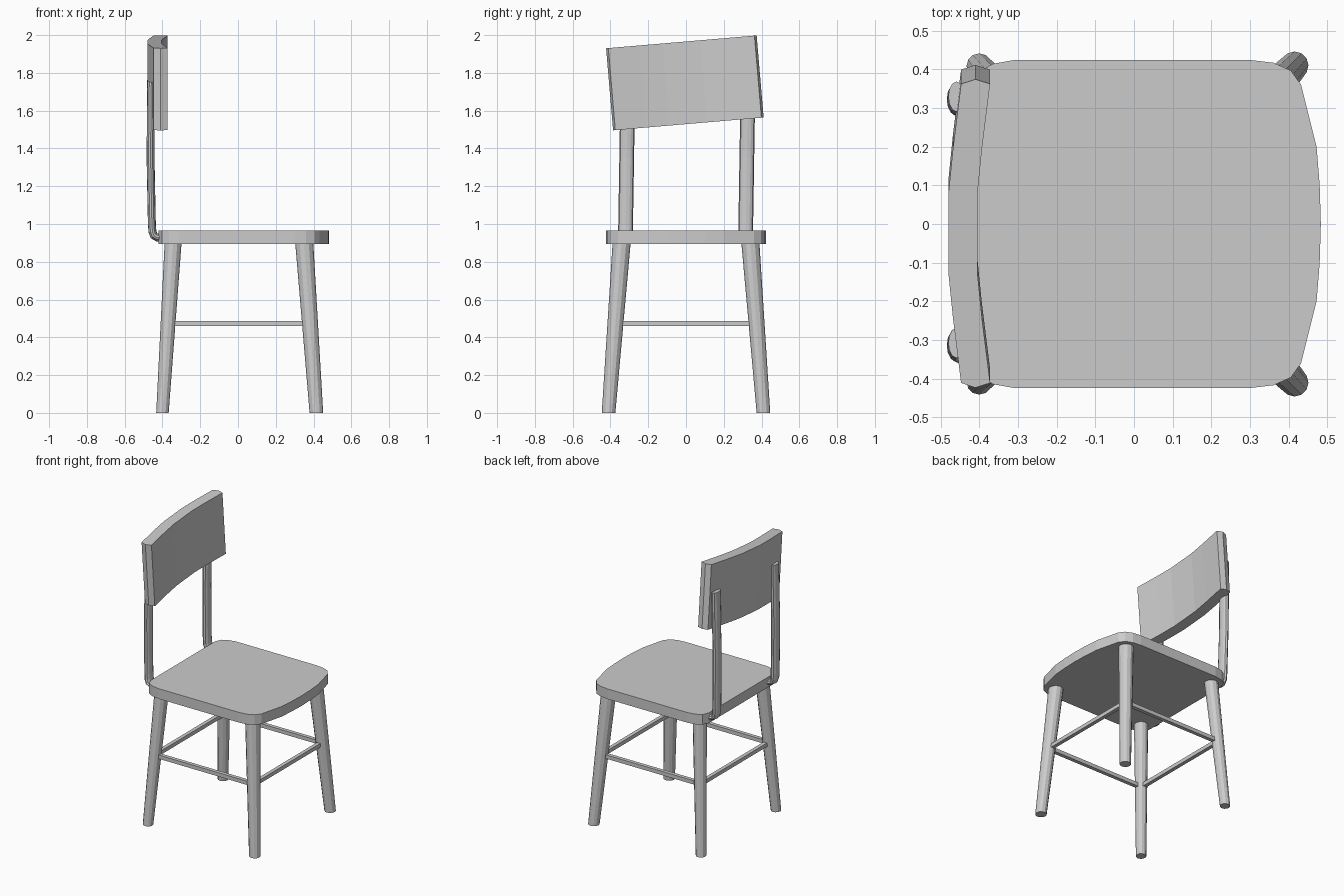
import bpy
import bmesh
from math import sin, cos, pi
from mathutils import Vector, Matrix

cube = bpy.data.objects.get("Cube")
if cube:
    bpy.data.objects.remove(cube)

GREY = (0.6, 0.6, 0.6, 1)
grey = bpy.data.materials.new("plain grey")
grey.use_nodes = True
grey.diffuse_color = GREY
grey.node_tree.nodes["Principled BSDF"].inputs["Base Color"].default_value = GREY


def loft(name, rings, matrix=None):
    """Closed solid skinned through rings of equal point count."""
    bm = bmesh.new()
    loops = [[bm.verts.new(p) for p in ring] for ring in rings]
    n = len(loops[0])
    for a, b in zip(loops, loops[1:]):
        for i in range(n):
            j = (i + 1) % n
            bm.faces.new((a[i], a[j], b[j], b[i]))
    bm.faces.new(loops[0][::-1])
    bm.faces.new(loops[-1])
    bmesh.ops.recalc_face_normals(bm, faces=bm.faces[:])
    mesh = bpy.data.meshes.new(name)
    bm.to_mesh(mesh)
    bm.free()
    mesh.materials.append(grey)
    obj = bpy.data.objects.new(name, mesh)
    if matrix:
        obj.matrix_world = matrix
    bpy.context.collection.objects.link(obj)
    return obj


def prism(name, outline, z0, z1, matrix=None):
    return loft(name, [[(x, y, z) for x, y in outline] for z in (z0, z1)], matrix)


def ellipse(centre, u, v, sides=12):
    """Ring of points round a centre, spanned by half axes u and v."""
    angles = [2 * pi * i / sides for i in range(sides)]
    return [Vector(centre) + u * cos(a) + v * sin(a) for a in angles]


def mirrored(half):
    """Complete an outline symmetric in y; the half runs from front to back."""
    return half + [(x, -y) for x, y in reversed(half) if y > 0]


# Seat with a bowed front edge and rounded corners
seat_half = [(0.483, 0), (0.48, 0.1), (0.472, 0.2), (0.432, 0.36), (0.405, 0.397),
             (0.36, 0.417), (0.3, 0.424), (-0.31, 0.424), (-0.365, 0.414),
             (-0.402, 0.392), (-0.42, 0.35)]
prism("seat", mirrored(seat_half), 0.895, 0.965)

# Splayed, tapered legs
LEGS = {"front": ((0.415, 0.41), (0.35, 0.34), 0.036),
        "back": ((-0.4, 0.408), (-0.343, 0.34), 0.033)}
SIDES = {"left": 1, "right": -1}


def leg_point(end, side, t):
    foot, top, _ = LEGS[end]
    p = Vector((*foot, 0)).lerp(Vector((*top, 0.91)), t)
    p.y *= SIDES[side]
    return p


for end, (_, _, radius) in LEGS.items():
    for side in SIDES:
        rings = [ellipse(leg_point(end, side, t), Vector((r, 0, 0)), Vector((0, r, 0)))
                 for t, r in ((0, radius), (1, radius + 0.012))]
        loft(f"{end}_{side}_leg", rings)


# Thin square stretchers joining neighbouring legs
def stretcher(name, a, b, half=0.013):
    across = (b - a).cross(Vector((0, 0, 1))).normalized() * half
    up = Vector((0, 0, half))
    loft(name, [[p + across + up, p - across + up, p - across - up, p + across - up]
                for p in (a, b)])


T = 0.52
for end in LEGS:
    stretcher(f"{end}_stretcher", leg_point(end, "left", T), leg_point(end, "right", T))
for side in SIDES:
    stretcher(f"{side}_stretcher", leg_point("front", side, T), leg_point("back", side, T))

# Bent flat-oval posts rising from the back of the seat
post_path = [(-0.38, 0.926), (-0.428, 0.928), (-0.445, 0.938), (-0.453, 0.96),
             (-0.456, 1.0), (-0.463, 1.35), (-0.461, 1.6)]
for side, s in SIDES.items():
    path = post_path + [(-0.459, 1.78 + 0.027 * s)]
    rings = []
    for i, (x, z) in enumerate(path):
        before, after = path[max(i - 1, 0)], path[min(i + 1, len(path) - 1)]
        tangent = Vector((after[0] - before[0], 0, after[1] - before[1])).normalized()
        normal = Vector((tangent.z, 0, -tangent.x))
        y = 0.318 * s + 0.016 * (z - 1.1)
        rings.append(ellipse((x, y, z), normal * 0.021, Vector((0, 0.039, 0))))
    loft(f"{side}_back_post", rings)

# Curved, slightly tilted backrest with pointed ends
front_edge = [(0.0, 0.1), (0.012, 0.22), (0.033, 0.388)]
board_half = front_edge + [(-0.005, 0.4)] + [(x - 0.075, y) for x, y in reversed(front_edge)]
tilt = Matrix.Translation((-0.405, -0.006, 1.747)) @ Matrix.Rotation(0.085, 4, "X")
prism("backrest", mirrored(board_half), -0.218, 0.218, tilt)
